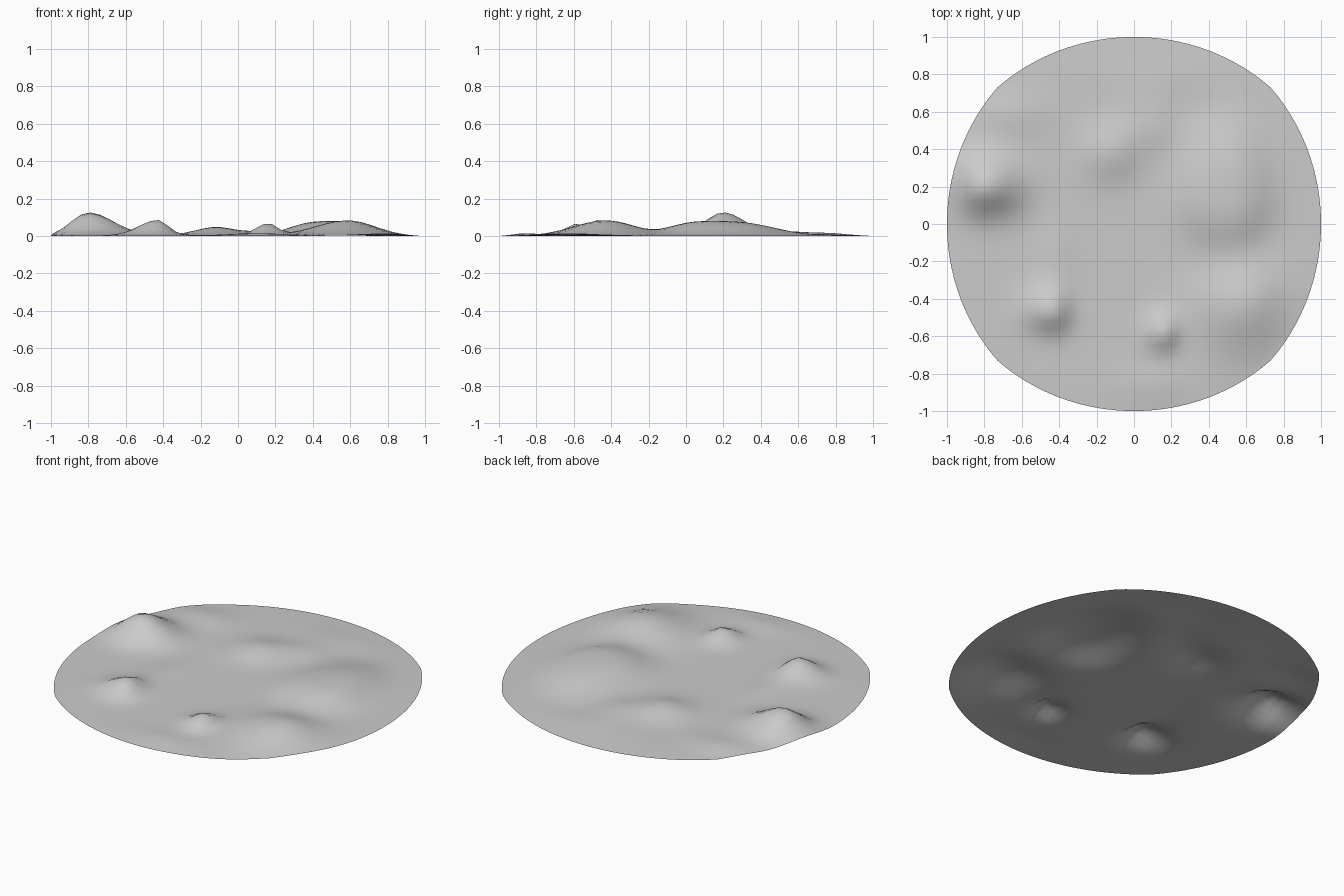
import bpy, bmesh, math

cube = bpy.data.objects.get("Cube")
if cube:
    bpy.data.objects.remove(cube, do_unlink=True)

# Hills: x, y, height, then reach to west, east, south, north, and steepness
HILLS = [
    (-0.80, 0.20, 0.123, 0.13, 0.19, 0.14, 0.17, 2),   # tall hill
    (-0.43, -0.47, 0.08, 0.14, 0.08, 0.10, 0.13, 2),   # small peak
    (0.16, -0.58, 0.064, 0.09, 0.07, 0.09, 0.10, 2),   # smallest peak
    (0.50, 0.14, 0.075, 0.26, 0.22, 0.26, 0.39, 3),    # plateau
    (0.59, -0.43, 0.08, 0.24, 0.20, 0.24, 0.22, 2),    # broad hill
    (-0.12, 0.38, 0.042, 0.15, 0.14, 0.14, 0.15, 2),   # middle mound
    (0.10, 0.52, 0.02, 0.18, 0.12, 0.13, 0.20, 2),     # mound shoulder
    (-0.40, -0.18, 0.015, 0.12, 0.06, 0.20, 0.20, 2),  # low ridge
    (-0.66, 0.58, 0.02, 0.22, 0.20, 0.12, 0.12, 2),    # back swell
    (0.15, 0.78, 0.009, 0.40, 0.40, 0.12, 0.12, 2),    # far swell
    (0.10, -0.86, 0.012, 0.20, 0.20, 0.08, 0.10, 2),   # front swell
]


def height(x, y):
    z = 0.006 * max(0, 1 - x * x - y * y) ** 0.5
    for cx, cy, h, west, east, south, north, power in HILLS:
        dx = (x - cx) / (east if x > cx else west)
        dy = (y - cy) / (north if y > cy else south)
        z += h * math.exp(-math.hypot(dx, dy) ** power)
    return z


# Square grid bulged into a rounded disc, then raised into hills
bm = bmesh.new()
bmesh.ops.create_grid(bm, x_segments=40, y_segments=40, size=1)
BULGE = 0.467
for v in bm.verts:
    u, w = v.co.x, v.co.y
    x = u * math.sqrt(1 - BULGE * w * w)
    y = w * math.sqrt(1 - BULGE * u * u)
    v.co = (x, y, height(x, y))
lowest = min(v.co.z for v in bm.verts)
for v in bm.verts:
    v.co.z -= lowest
for f in bm.faces:
    f.smooth = True

mesh = bpy.data.meshes.new("hilly_ground")
bm.to_mesh(mesh)
bm.free()
ground = bpy.data.objects.new("hilly_ground", mesh)
bpy.context.collection.objects.link(ground)

# Plain grey material
grey = bpy.data.materials.new("light_grey")
grey.use_nodes = True
color = (0.6, 0.6, 0.6, 1)
grey.diffuse_color = color
grey.node_tree.nodes["Principled BSDF"].inputs["Base Color"].default_value = color
mesh.materials.append(grey)
